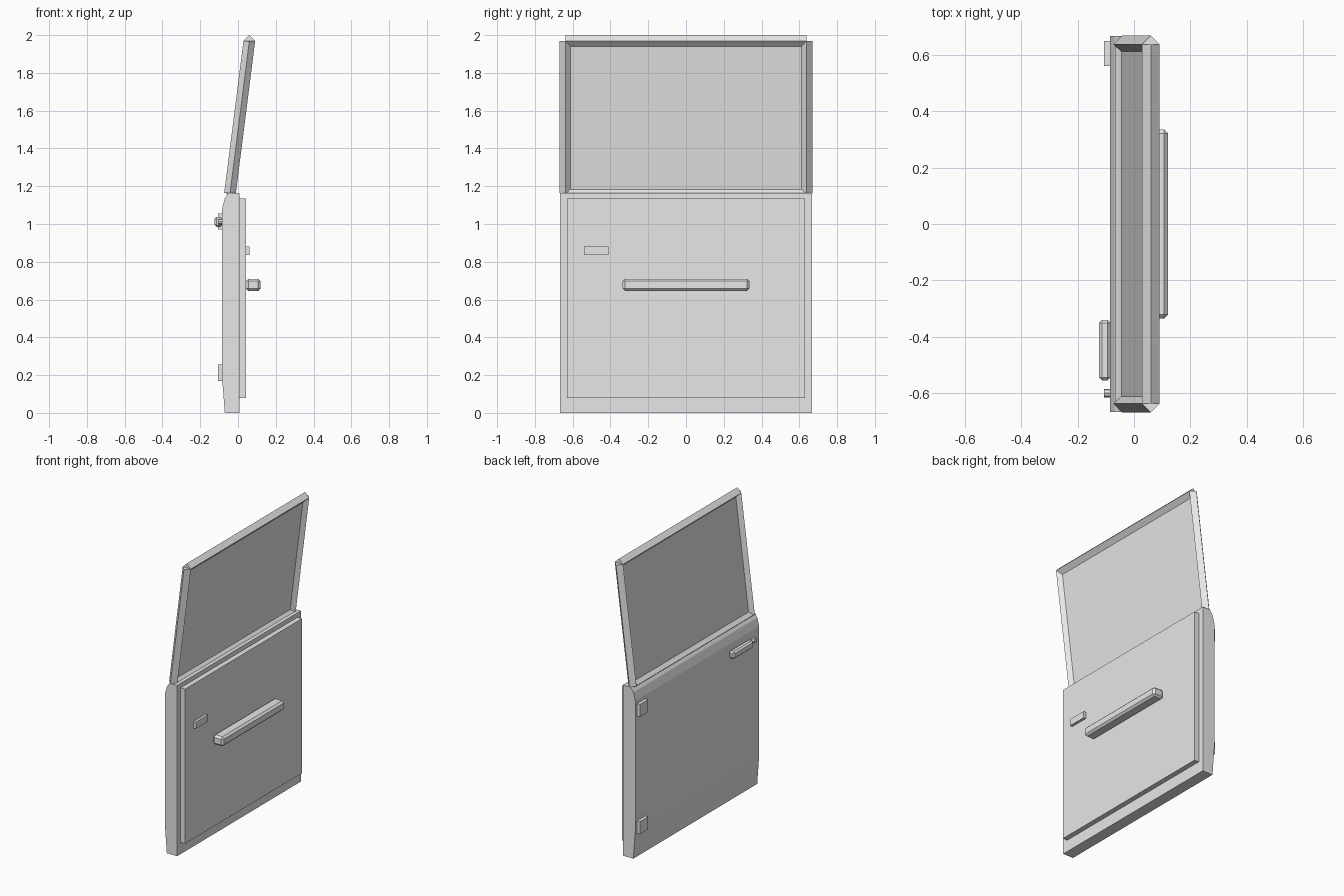
import bpy, bmesh
from mathutils import Vector

cube = bpy.data.objects.get("Cube")
if cube:
    bpy.data.objects.remove(cube, do_unlink=True)

grey = bpy.data.materials.new("light grey")
grey.use_nodes = True
grey.diffuse_color = (0.8, 0.8, 0.8, 1)
grey.node_tree.nodes["Principled BSDF"].inputs["Base Color"].default_value = (0.8, 0.8, 0.8, 1)


def prism(name, outline, sweep):
    """Solid made by sweeping a closed outline along a vector."""
    bm = bmesh.new()
    face = bm.faces.new([bm.verts.new(p) for p in outline])
    swept = bmesh.ops.extrude_face_region(bm, geom=[face])["geom"]
    bmesh.ops.translate(bm, vec=Vector(sweep),
                        verts=[g for g in swept if isinstance(g, bmesh.types.BMVert)])
    bmesh.ops.recalc_face_normals(bm, faces=bm.faces)
    mesh = bpy.data.meshes.new(name)
    bm.to_mesh(mesh)
    bm.free()
    mesh.materials.append(grey)
    obj = bpy.data.objects.new(name, mesh)
    bpy.context.collection.objects.link(obj)
    return obj


def box(name, x, y, z, bevel=0):
    obj = prism(name, [(x[0], y[0], z[0]), (x[1], y[0], z[0]),
                       (x[1], y[0], z[1]), (x[0], y[0], z[1])], (0, y[1] - y[0], 0))
    if bevel:
        mod = obj.modifiers.new("chamfer", 'BEVEL')
        mod.width = bevel
        mod.segments = 1
    return obj


def diamond_bar(name, start, sweep, u, v):
    """Four-sided bar with its ridges along the directions u and v."""
    s, u, v = Vector(start), Vector(u), Vector(v)
    return prism(name, [s + u, s + v, s - u, s - v], sweep)


# Door shell, with a rounded shoulder and a tucked-in sill
shell = [(0.008, 0), (0.008, 1.165), (-0.05, 1.165), (-0.07, 1.135),
         (-0.085, 1.08), (-0.085, 0.2), (-0.07, 0)]
prism("door_shell", [(x, -0.668, z) for x, z in shell], (0, 1.336, 0))

# Inner trim
box("inner_panel", (0.005, 0.042), (-0.63, 0.63), (0.08, 1.135))
box("armrest", (0.042, 0.12), (-0.335, 0.335), (0.645, 0.71), 0.013)
box("inner_latch", (0.04, 0.06), (-0.54, -0.41), (0.835, 0.88))

# Outer hardware
box("outer_handle", (-0.125, -0.083), (-0.555, -0.34), (0.985, 1.037), 0.011)
for name, z in (("lower_hinge", 0.17), ("upper_hinge", 0.97)):
    box(name, (-0.107, -0.08), (0.56, 0.65), (z, z + 0.085))
bpy.ops.mesh.primitive_cylinder_add(vertices=8, radius=0.015, depth=0.03,
                                    location=(-0.092, -0.6, 1.012),
                                    rotation=(0, 1.5708, 0))
lock = bpy.context.object
lock.name = "lock_button"
lock.data.materials.append(grey)

# Leaning window frame
low, high, half, r = Vector((-0.042, 0, 1.165)), Vector((0.06, 0, 1.97)), 0.638, 0.031
across, out, up = (r, 0, 0), (0, r, 0), (0, 0, r)
for name, side in (("front_window_post", -1), ("rear_window_post", 1)):
    diamond_bar(name, low + Vector((0, side * half, 0)), high - low, across, out)
diamond_bar("window_top_rail", high - Vector((0, half, 0)), (0, 2 * half, 0), across, up)
diamond_bar("window_bottom_rail", low - Vector((0, half, 0)), (0, 2 * half, 0),
            (0.025, 0, 0), (0, 0, 0.025))

# Window pane
t = 0.005
prism("window_pane", [low + Vector((-t, -half, 0)), low + Vector((t, -half, 0)),
                      high + Vector((t, -half, 0)), high + Vector((-t, -half, 0))],
      (0, 2 * half, 0))
